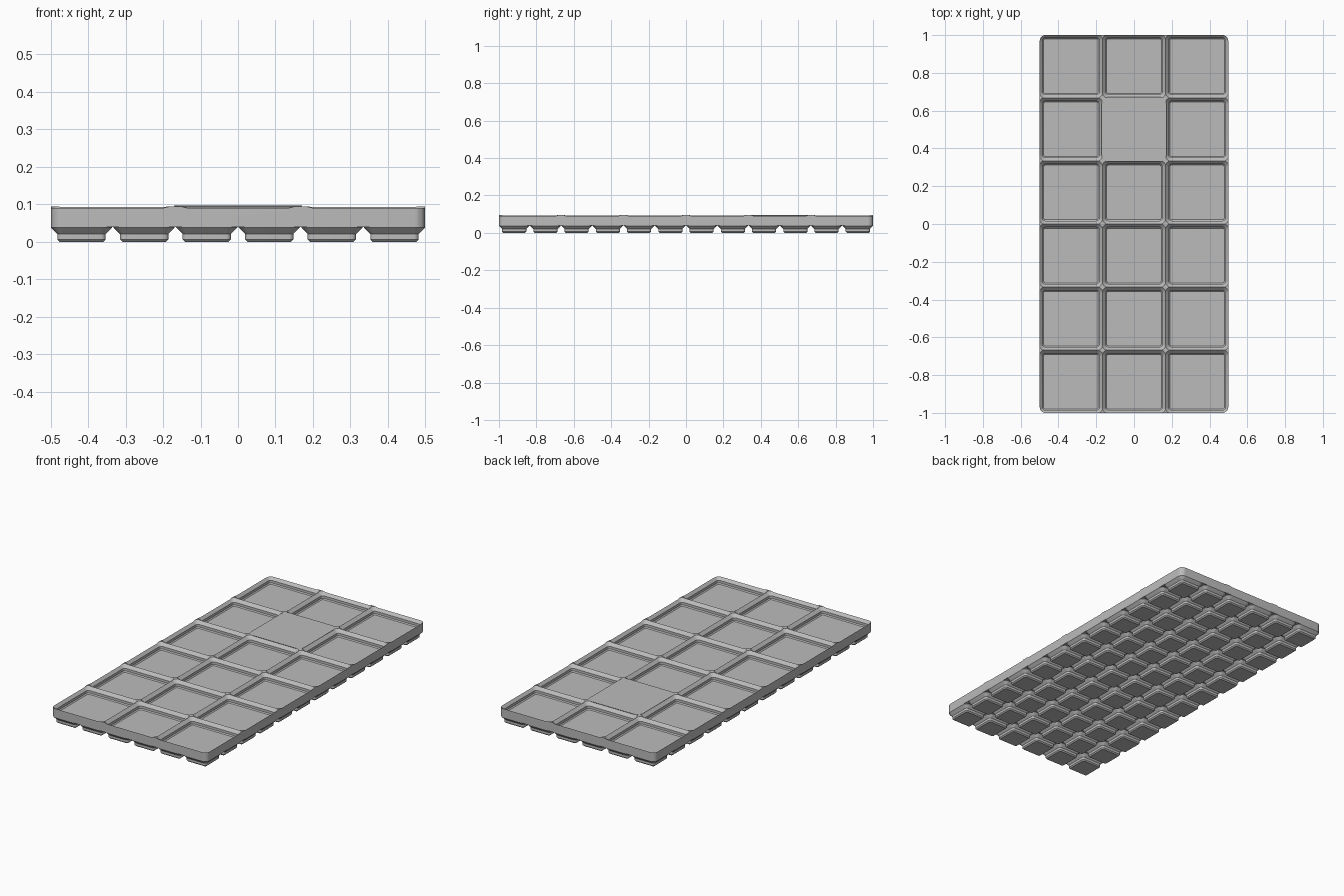
import bpy, bmesh, math

cube = bpy.data.objects.get("Cube")
if cube:
    bpy.data.objects.remove(cube, do_unlink=True)

U = 2 / 251.5          # scene units per millimetre
PITCH = 42.0           # large cell size
COLS, ROWS = 3, 6
GAP = 0.25             # clearance around the outside
PLATE_Z, FLOOR_Z, TOP_Z = 5.0, 7.0, 11.88
CORNER_STEPS = 8

grey = bpy.data.materials.new("plain grey")
grey.use_nodes = True
colour = (0.5, 0.5, 0.5, 1)
grey.diffuse_color = colour
grey.node_tree.nodes["Principled BSDF"].inputs["Base Color"].default_value = colour


def ring(bm, cx, cy, w, d, r, z):
    """Rounded rectangle of vertices, anticlockwise."""
    verts = []
    for quarter, (sx, sy) in enumerate(((1, 1), (-1, 1), (-1, -1), (1, -1))):
        for i in range(CORNER_STEPS + 1):
            a = (quarter + i / CORNER_STEPS) * math.pi / 2
            x = cx + sx * (w / 2 - r) + r * math.cos(a)
            y = cy + sy * (d / 2 - r) + r * math.sin(a)
            verts.append(bm.verts.new((x * U, y * U, z * U)))
    return verts


def loft(bm, cx, cy, w, d, r, profile, cap_top=True):
    """Solid from (inset, height) steps; corner radius shrinks with the inset."""
    rings = [ring(bm, cx, cy, w - 2 * i, d - 2 * i, r - i, z) for i, z in profile]
    for low, high in zip(rings, rings[1:]):
        n = len(low)
        for k in range(n):
            m = (k + 1) % n
            bm.faces.new((low[k], low[m], high[m], high[k]))
    bm.faces.new(rings[0][::-1])
    if cap_top:
        bm.faces.new(rings[-1])


def make_object(name, bm):
    mesh = bpy.data.meshes.new(name)
    bm.to_mesh(mesh)
    bm.free()
    mesh.materials.append(grey)
    obj = bpy.data.objects.new(name, mesh)
    bpy.context.collection.objects.link(obj)
    return obj


def activate(obj):
    bpy.ops.object.select_all(action='DESELECT')
    obj.select_set(True)
    bpy.context.view_layer.objects.active = obj


def grid(cols, rows, pitch):
    for i in range(cols):
        for j in range(rows):
            yield i, j, (i - (cols - 1) / 2) * pitch, (j - (rows - 1) / 2) * pitch


# Plate slab
bm = bmesh.new()
loft(bm, 0, 0, COLS * PITCH - 2 * GAP, ROWS * PITCH - 2 * GAP, 4 - GAP,
     [(0, PLATE_Z), (0, TOP_Z)])
plate = make_object("tray_plate", bm)

# Stepped pockets, cut as two checkerboards so neighbours never overlap in one cutter
pocket = [(2.85, FLOOR_Z), (2.15, FLOOR_Z + 0.7), (2.15, FLOOR_Z + 2.5),
          (-0.5, FLOOR_Z + 5.15)]
for parity in (0, 1):
    bm = bmesh.new()
    for i, j, x, y in grid(COLS, ROWS, PITCH):
        if (i + j) % 2 == parity:
            loft(bm, x, y, PITCH, PITCH, 4, pocket)
    cutter = make_object("pocket_cutter", bm)
    cutter.hide_render = True
    activate(plate)
    mod = plate.modifiers.new("pockets", 'BOOLEAN')
    mod.operation = 'DIFFERENCE'
    mod.solver = 'EXACT'
    mod.object = cutter
    bpy.ops.object.modifier_apply(modifier=mod.name)
    bpy.data.objects.remove(cutter, do_unlink=True)

# Half-size stepped feet below
foot = [(2.95, 0), (2.15, 0.8), (2.15, 2.6), (0, 4.75), (0, PLATE_Z)]
side = PITCH / 2 - 2 * GAP
bm = bmesh.new()
for i, j, x, y in grid(COLS * 2, ROWS * 2, PITCH / 2):
    loft(bm, x, y, side, side, 4 - GAP, foot, cap_top=False)
feet = make_object("feet", bm)

for obj in (plate, feet):
    activate(obj)
    bpy.ops.object.shade_smooth_by_angle(angle=math.radians(30))
